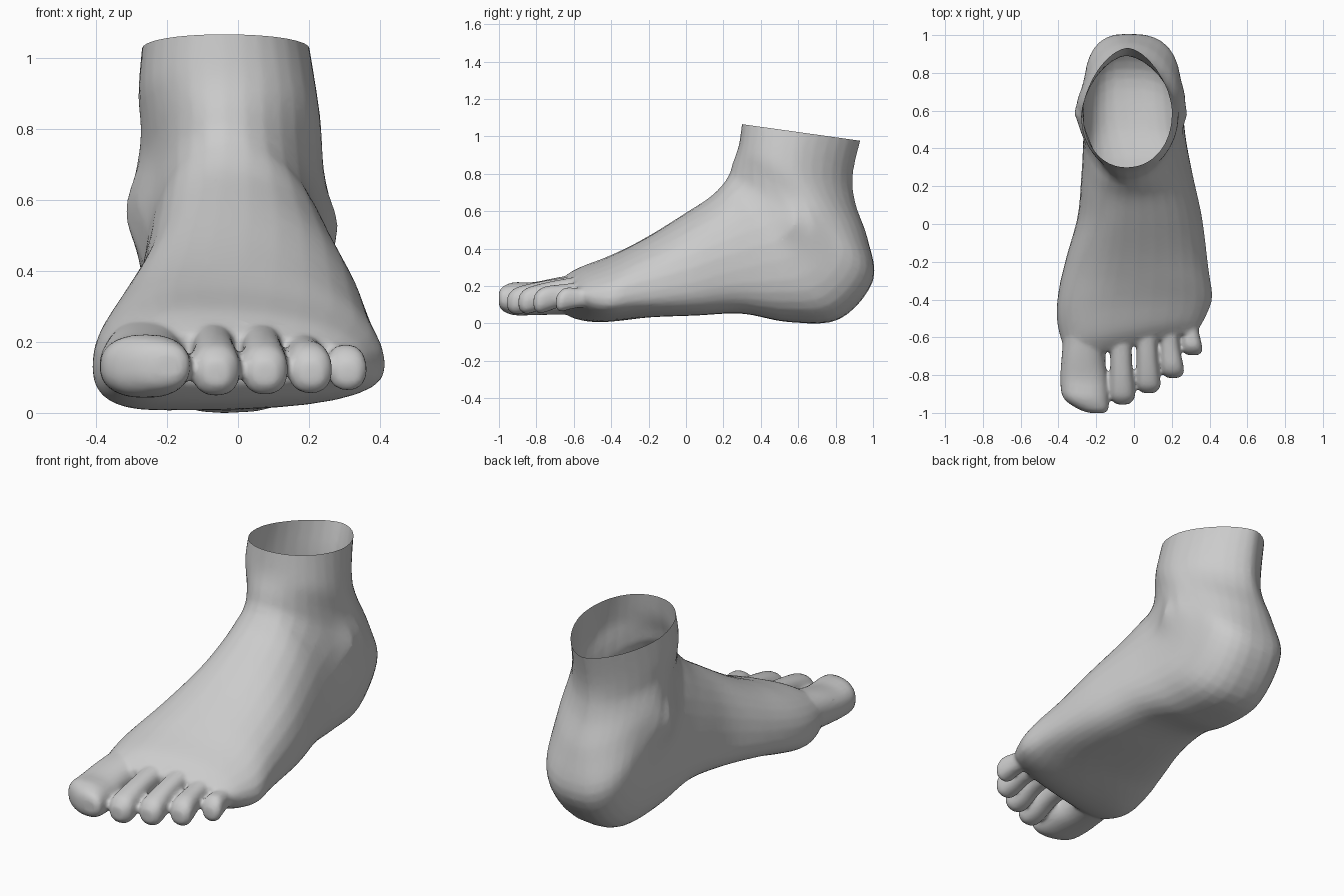
import bpy, bmesh, math

if "Cube" in bpy.data.objects:
    bpy.data.objects.remove(bpy.data.objects["Cube"])

SIDES = 32


def spline(rows, steps):
    """Catmull-Rom interpolation through rows of numbers."""
    out = []
    for i in range(len(rows) - 1):
        a, b = rows[max(i - 1, 0)], rows[i]
        c, d = rows[i + 1], rows[min(i + 2, len(rows) - 1)]
        for s in range(steps):
            t = s / steps
            out.append([q + 0.5 * t * (r - p + t * (2 * p - 5 * q + 4 * r - w + t * (3 * (q - r) + w - p)))
                        for p, q, r, w in zip(a, b, c, d)])
    return out + [list(rows[-1])]


def loft(bm, rings):
    """Closed skin over a list of point rings."""
    loops = [[bm.verts.new(p) for p in ring] for ring in rings]
    for a, b in zip(loops, loops[1:]):
        for i in range(SIDES):
            j = (i + 1) % SIDES
            bm.faces.new((a[i], a[j], b[j], b[i]))
    bm.faces.new(loops[0][::-1])
    bm.faces.new(loops[-1])


def power(value, exponent):
    return math.copysign(abs(value) ** exponent, value)


def ankle_bone(x, y, z):
    """Sideways swelling at the inner and outer ankle bones."""
    cy, cz, size, gain = (.58, .58, .13, .22) if x < 0 else (.61, .53, .10, .16)
    return 1 + gain * math.exp(-((y - cy) ** 2 + (z - cz) ** 2) / size ** 2)


def foot_ring(row):
    """Section fanned from the instep line to the sole, heel and tendon line."""
    ty, tz, by, bz, xmin, xmax, peak, low, wide = row
    e_low = 0.75 + 0.45 * min(max((bz - 0.3) / 0.4, 0), 1)
    ring = []
    for i in range(SIDES):
        a = 2 * math.pi * i / SIDES
        c, s = math.cos(a), math.sin(a)
        mid, e = (peak, 0.95) if s >= 0 else (low, e_low)
        side = xmax if c > 0 else xmin
        x = mid + (side - mid) * abs(power(c, e))
        v = wide + (1 - wide if s > 0 else wide) * power(s, e)
        y, z = by + (ty - by) * v, bz + (tz - bz) * v
        skew = 0.7 * min(max(-0.3 - y, 0), 0.32)
        ring.append((x * ankle_bone(x, y, z), y + skew * x, z))
    return ring


def toe(bm, rows):
    rings = []
    for x, y, z, rx, rz in spline(rows, 4):
        angles = [2 * math.pi * i / SIDES for i in range(SIDES)]
        rings.append([(x + rx * power(math.cos(a), 0.85), y, z + rz * power(math.sin(a), 0.85))
                      for a in angles])
    loft(bm, rings)


bm = bmesh.new()

# Foot and ankle: top y, z, bottom y, z, x range, peak x, sole x, height of widest point
sections = [
    (-.645, .225, -.635, .085, -.33, .34, -.1, -.1, .5),
    (-.56, .295, -.56, .03, -.38, .38, -.12, -.18, .42),
    (-.40, .365, -.43, .01, -.41, .415, -.12, -.2, .36),
    (-.20, .47, -.20, .035, -.365, .39, -.08, .06, .32),
    (.0, .595, .05, .045, -.30, .36, -.06, .11, .32),
    (.13, .68, .3, .055, -.28, .315, -.05, .06, .36),
    (.2, .75, .55, .01, -.27, .28, -.04, -.03, .42),
    (.22, .78, .82, .025, -.265, .26, -.04, -.04, .44),
    (.235, .81, 1.0, .23, -.265, .25, -.04, -.03, .42),
    (.25, .86, .97, .46, -.26, .24, -.04, -.03, .45),
    (.275, .93, .905, .65, -.27, .235, -.04, -.04, .52),
    (.29, 1.0, .895, .82, -.28, .22, -.04, -.04, .53),
    (.31, 1.16, .965, 1.09, -.26, .185, -.04, -.03, .53),
]
loft(bm, [foot_ring(r) for r in spline(sections, 5)])

# Big toe
toe(bm, [
    (-.22, -.45, .17, .14, .12),
    (-.265, -.68, .15, .116, .1),
    (-.265, -.82, .135, .125, .088),
    (-.255, -.92, .135, .12, .088),
    (-.215, -.98, .135, .08, .065),
    (-.195, -1.0, .135, .04, .035),
])

# Small toes: base x, y, tip x, y, base height, radius
for bx, by, tx, ty, high, r in [
    (-.075, -.52, -.06, -.955, .2, .068),
    (.06, -.51, .078, -.895, .2, .065),
    (.17, -.48, .208, -.815, .175, .062),
    (.28, -.43, .312, -.695, .15, .055),
]:
    rows = []
    for t, z, wide, tall in [(0, high, .9, 1), (.5, high * .6 + .05, .85, .95),
                             (.78, .135, .98, 1.1), (.92, .12, .95, 1), (1, .115, .5, .5)]:
        rows.append((bx + (tx - bx) * t, by + (ty - by) * t, z, r * wide, r * tall))
    toe(bm, rows)

bmesh.ops.recalc_face_normals(bm, faces=bm.faces)
mesh = bpy.data.meshes.new("foot")
bm.to_mesh(mesh)
bm.free()
foot = bpy.data.objects.new("foot", mesh)
bpy.context.collection.objects.link(foot)

# Blend all parts into one skin
remesh = foot.modifiers.new("blend", "REMESH")
remesh.mode = "VOXEL"
remesh.voxel_size = 0.01
smooth = foot.modifiers.new("soften", "SMOOTH")
smooth.factor, smooth.iterations = 0.5, 8
decimate = foot.modifiers.new("reduce", "DECIMATE")
decimate.ratio = 0.2
graph = bpy.context.evaluated_depsgraph_get()
skin = bpy.data.meshes.new_from_object(foot.evaluated_get(graph))
foot.modifiers.clear()

# Rest on the ground and open the sloped ankle rim
bm = bmesh.new()
bm.from_mesh(skin)
lowest = min(v.co.z for v in bm.verts)
for v in bm.verts:
    v.co.z -= lowest
bmesh.ops.bisect_plane(bm, geom=bm.verts[:] + bm.edges[:] + bm.faces[:],
                       plane_co=(0, .3, 1.065), plane_no=(0, .14, 1), clear_outer=True)
bm.to_mesh(skin)
bm.free()
foot.data = skin
skin.name = "foot_skin"

# Plain grey
grey = bpy.data.materials.new("plain_grey")
grey.use_nodes = True
colour = (.6, .6, .6, 1)
grey.diffuse_color = colour
grey.node_tree.nodes["Principled BSDF"].inputs["Base Color"].default_value = colour
skin.materials.clear()
skin.materials.append(grey)

bpy.context.view_layer.objects.active = foot
foot.select_set(True)
bpy.ops.object.shade_smooth_by_angle(angle=math.radians(60))
